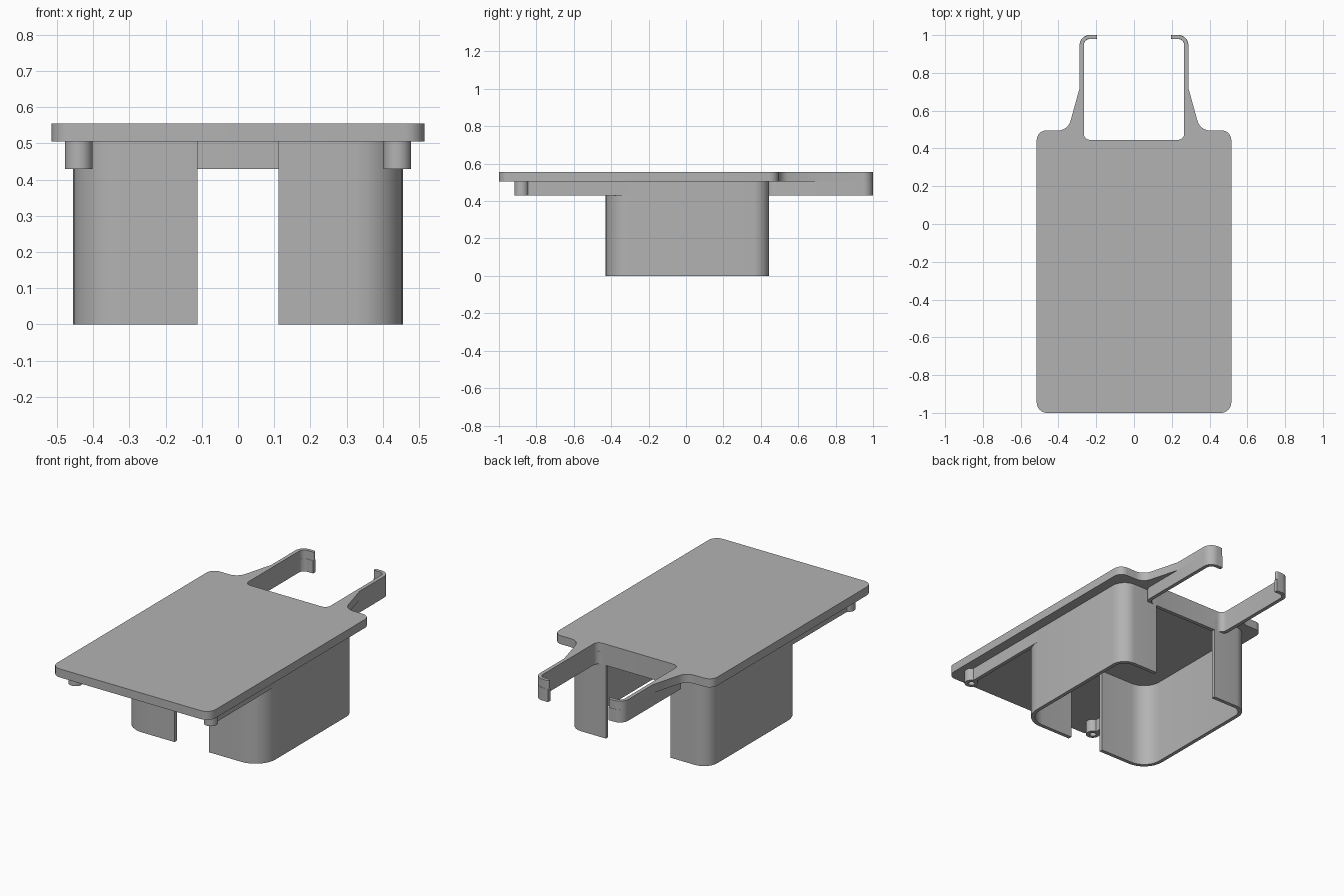
import bpy, bmesh, math
from mathutils import Vector

if "Cube" in bpy.data.objects:
    bpy.data.objects.remove(bpy.data.objects["Cube"], do_unlink=True)

grey = bpy.data.materials.new("plain grey")
grey.use_nodes = True
COLOUR = (0.45, 0.45, 0.45, 1)
grey.diffuse_color = COLOUR
grey.node_tree.nodes["Principled BSDF"].inputs["Base Color"].default_value = COLOUR

PLATE_BOTTOM, PLATE_TOP, LIP_BOTTOM = 0.505, 0.555, 0.43
WALL = 0.022


def fillet(points, closed=False, steps=8):
    """Round each (x, y, radius) corner of a path with a circular arc."""
    out = []
    n = len(points)
    for i, (x, y, r) in enumerate(points):
        p = Vector((x, y))
        if r == 0 or (not closed and i in (0, n - 1)):
            out.append(p)
            continue
        a = (Vector(points[i - 1][:2]) - p).normalized()
        b = (Vector(points[(i + 1) % n][:2]) - p).normalized()
        half = a.angle(b) / 2
        centre = p + (a + b).normalized() * (r / math.sin(half))
        start = p + a * (r / math.tan(half)) - centre
        end = p + b * (r / math.tan(half)) - centre
        sweep = start.angle(end)
        for k in range(steps + 1):
            t = k / steps
            out.append(centre + (start * math.sin((1 - t) * sweep)
                                 + end * math.sin(t * sweep)) / math.sin(sweep))
    return out


def ribbon(path, width):
    """Turn an open centre line into a closed strip outline."""
    left, right = [], []
    for i, p in enumerate(path):
        d_in = (p - path[max(i - 1, 0)]).normalized()
        d_out = (path[min(i + 1, len(path) - 1)] - p).normalized()
        d = (d_in + d_out).normalized()
        normal = Vector((-d.y, d.x))
        stretch = max(d.dot(d_out), d.dot(d_in), 0.5)
        off = normal * (width / 2 / stretch)
        left.append(p + off)
        right.append(p - off)
    return left + right[::-1]


def prism(name, outline, z0, z1, hole=0):
    bm = bmesh.new()
    base = bm.faces.new([bm.verts.new((p.x, p.y, z0)) for p in outline])
    top = bmesh.ops.extrude_face_region(bm, geom=[base], use_keep_orig=True)["geom"]
    bmesh.ops.translate(bm, vec=(0, 0, z1 - z0),
                        verts=[g for g in top if isinstance(g, bmesh.types.BMVert)])
    bmesh.ops.recalc_face_normals(bm, faces=bm.faces)
    if hole:
        # screw hole sunk in the underside
        bottom = min(bm.faces, key=lambda f: f.calc_center_median().z)
        bmesh.ops.inset_region(bm, faces=[bottom], thickness=hole)
        pit = bmesh.ops.extrude_face_region(bm, geom=[bottom])["geom"]
        bmesh.ops.translate(bm, vec=(0, 0, (z1 - z0) * 0.9),
                            verts=[g for g in pit if isinstance(g, bmesh.types.BMVert)])
        if bottom.is_valid:
            bmesh.ops.delete(bm, geom=[bottom], context='FACES_ONLY')
    mesh = bpy.data.meshes.new(name)
    bm.to_mesh(mesh)
    bm.free()
    mesh.materials.append(grey)
    obj = bpy.data.objects.new(name, mesh)
    bpy.context.collection.objects.link(obj)
    bpy.ops.object.select_all(action='DESELECT')
    obj.select_set(True)
    bpy.context.view_layer.objects.active = obj
    bpy.ops.object.shade_smooth_by_angle(angle=math.radians(35))
    return obj


def mirrored(points):
    return points + [(-x, y, r) for x, y, r in reversed(points)]


# Flat top plate with flared arms and hooked tips
half_plate = [
    (0.515, -1.0, 0.055), (0.515, 0.495, 0.05), (0.35, 0.495, 0.07),
    (0.288, 0.72, 0), (0.288, 1.0, 0.055), (0.195, 1.0, 0.009),
    (0.195, 0.98, 0.009), (0.266, 0.98, 0.03), (0.266, 0.445, 0.035),
]
prism("top_plate", fillet(mirrored(half_plate), closed=True), PLATE_BOTTOM, PLATE_TOP)

# Deep lip under the arms, joined by the rear crossbar
half_lip = [(0.197, 0.99, 0), (0.277, 0.99, 0.043), (0.277, 0.434, 0.046)]
prism("arm_lip_and_crossbar", ribbon(fillet(mirrored(half_lip)), WALL),
      LIP_BOTTOM, PLATE_BOTTOM)

for side, s in (("left", 1), ("right", -1)):
    # Curved side wall, open in the middle at front and back
    wall = [(s * 0.112, -0.419, 0), (s * 0.444, -0.419, 0.12),
            (s * 0.444, 0.434, 0.075), (s * 0.21, 0.434, 0)]
    prism(side + "_wall", ribbon(fillet(wall), WALL), 0, PLATE_BOTTOM)

    # Thin rail running forward from the wall to the post
    rail = [Vector((s * 0.444, -0.86)), Vector((s * 0.444, -0.3))]
    prism(side + "_rail", ribbon(rail, WALL), LIP_BOTTOM, PLATE_BOTTOM)

    # Screw post under the front corner
    ring = [Vector((s * 0.44 + 0.038 * math.cos(a), -0.88 + 0.038 * math.sin(a)))
            for a in (math.tau * k / 32 for k in range(32))]
    prism(side + "_front_post", ring, LIP_BOTTOM, PLATE_BOTTOM, hole=0.02)
